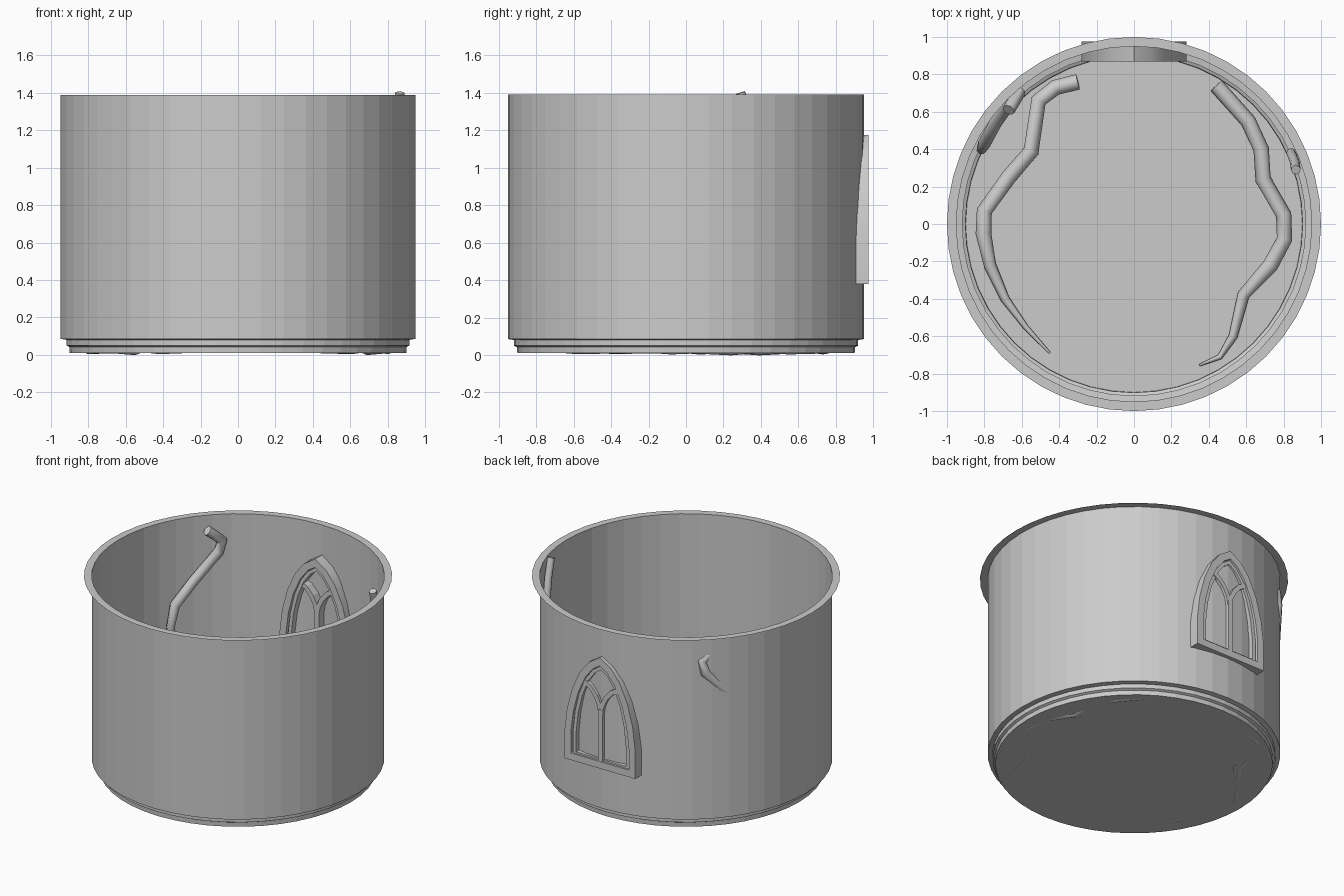
import bpy, bmesh, math
from mathutils import Vector

if "Cube" in bpy.data.objects:
    bpy.data.objects.remove(bpy.data.objects["Cube"])


def finish(name, bm, recalc=True):
    if recalc:
        bmesh.ops.recalc_face_normals(bm, faces=bm.faces)
    me = bpy.data.meshes.new(name)
    bm.to_mesh(me)
    bm.free()
    ob = bpy.data.objects.new(name, me)
    bpy.context.collection.objects.link(ob)
    return ob


def smooth(ob, angle=40):
    bpy.ops.object.select_all(action='DESELECT')
    ob.select_set(True)
    bpy.context.view_layer.objects.active = ob
    bpy.ops.object.shade_smooth_by_angle(angle=math.radians(angle))


def lathe(name, profile, sides=48, floor=True):
    bm = bmesh.new()
    rings = []
    for r, z in profile:
        rings.append([bm.verts.new((r * math.cos(2 * math.pi * i / sides),
                                    r * math.sin(2 * math.pi * i / sides), z))
                      for i in range(sides)])
    for a, b in zip(rings, rings[1:]):
        for i in range(sides):
            j = (i + 1) % sides
            bm.faces.new((a[i], b[i], b[j], a[j]))
    if floor:
        bm.faces.new(rings[-1][::-1])
    return finish(name, bm, False)


def bar(name, pts, width, y0, y1, closed=False):
    """Rectangular bar following a path in the x-z plane, mitred at corners."""
    pts = [Vector(p) for p in pts]
    n = len(pts)
    bm = bmesh.new()
    loops = []
    for i, p in enumerate(pts):
        prev = pts[i - 1] if (closed or i) else None
        nxt = pts[(i + 1) % n] if (closed or i < n - 1) else None
        d1 = (p - prev).normalized() if prev else (nxt - p).normalized()
        d2 = (nxt - p).normalized() if nxt else d1
        n1, n2 = Vector((-d1.y, d1.x)), Vector((-d2.y, d2.x))
        m = (n1 + n2).normalized()
        m *= width / 2 / max(m.dot(n1), 0.4)
        a, b = p + m, p - m
        loops.append([bm.verts.new(c) for c in
                      ((a.x, y0, a.y), (a.x, y1, a.y), (b.x, y1, b.y), (b.x, y0, b.y))])
    for i in range(n if closed else n - 1):
        a, b = loops[i], loops[(i + 1) % n]
        for k in range(4):
            l = (k + 1) % 4
            bm.faces.new((a[k], a[l], b[l], b[k]))
    if not closed:
        bm.faces.new(loops[0])
        bm.faces.new(loops[-1])
    return finish(name, bm)


def root(name, pts, r_start, r_end, taper_from=0.6):
    """Kinked eight-sided tube with a tapering tail."""
    cu = bpy.data.curves.new(name, 'CURVE')
    cu.dimensions = '3D'
    cu.bevel_depth = 1.0
    cu.bevel_resolution = 2
    cu.use_fill_caps = True
    sp = cu.splines.new('POLY')
    sp.points.add(len(pts) - 1)
    for i, p in enumerate(pts):
        t = max(0, (i / (len(pts) - 1) - taper_from) / (1 - taper_from))
        sp.points[i].co = (*p, 1)
        sp.points[i].radius = r_start + (r_end - r_start) * t
    ob = bpy.data.objects.new(name, cu)
    bpy.context.collection.objects.link(ob)
    bpy.ops.object.select_all(action='DESELECT')
    ob.select_set(True)
    bpy.context.view_layer.objects.active = ob
    bpy.ops.object.convert(target='MESH')
    smooth(bpy.context.view_layer.objects.active, 50)


# Round wall with flat top rim, stepped base and floor
lathe("round_wall", [(1.0, 1.39), (0.95, 1.39), (0.95, 0.085), (0.918, 0.08),
                     (0.918, 0.05), (0.902, 0.042), (0.90, 0.01)])

# Pointed window: outer frame, inner frame, mullion and two branches
half = [(0.255, 0.405), (0.255, 0.58), (0.235, 0.74), (0.195, 0.89),
        (0.135, 1.02), (0.07, 1.10)]
arch = half + [(0, 1.145)] + [(-x, z) for x, z in reversed(half)]
smooth(bar("window_frame", arch, 0.05, 0.87, 0.975, True))
inner = [(x * 0.82, 0.405 + (z - 0.405) * 0.9 + 0.025) for x, z in arch]
smooth(bar("window_inner_frame", inner, 0.025, 0.885, 0.962, True))
bar("window_mullion", [(0, 0.42), (0, 0.80)], 0.034, 0.89, 0.972)
for s, side in ((-1, "left"), (1, "right")):
    bar("window_branch_" + side,
        [(0, 0.76), (s * 0.012, 0.83), (s * 0.04, 0.89), (s * 0.085, 0.94), (s * 0.14, 0.97)],
        0.032, 0.89, 0.968)

# Roots lying on the floor
zs = [0.05, 0.045, 0.055, 0.04]
floor_left = [(-0.30, 0.76), (-0.42, 0.73), (-0.51, 0.66), (-0.55, 0.39), (-0.67, 0.25),
              (-0.80, 0.07), (-0.805, -0.05), (-0.77, -0.22), (-0.69, -0.40),
              (-0.58, -0.55), (-0.45, -0.69)]
floor_right = [(0.44, 0.74), (0.61, 0.55), (0.68, 0.40), (0.69, 0.24), (0.80, 0.05),
               (0.805, -0.08), (0.73, -0.22), (0.585, -0.38), (0.53, -0.60),
               (0.46, -0.71), (0.35, -0.755)]
for name, path in (("floor_root_left", floor_left), ("floor_root_right", floor_right)):
    root(name, [(x, y, zs[i % 4] if i < 8 else 0.03) for i, (x, y) in enumerate(path)],
         0.042, 0.006)

# Roots climbing down the wall
root("wall_root_left", [(-0.67, 0.61, 1.30), (-0.615, 0.70, 1.21), (-0.635, 0.69, 1.13),
                        (-0.74, 0.54, 0.935), (-0.80, 0.43, 0.80), (-0.815, 0.40, 0.65),
                        (-0.80, 0.43, 0.40), (-0.80, 0.43, 0.12)], 0.034, 0.012)
root("wall_root_right", [(0.865, 0.29, 1.40), (0.86, 0.33, 1.27), (0.84, 0.38, 1.10),
                         (0.85, 0.36, 0.80), (0.84, 0.38, 0.50), (0.85, 0.36, 0.15)],
     0.026, 0.010)
